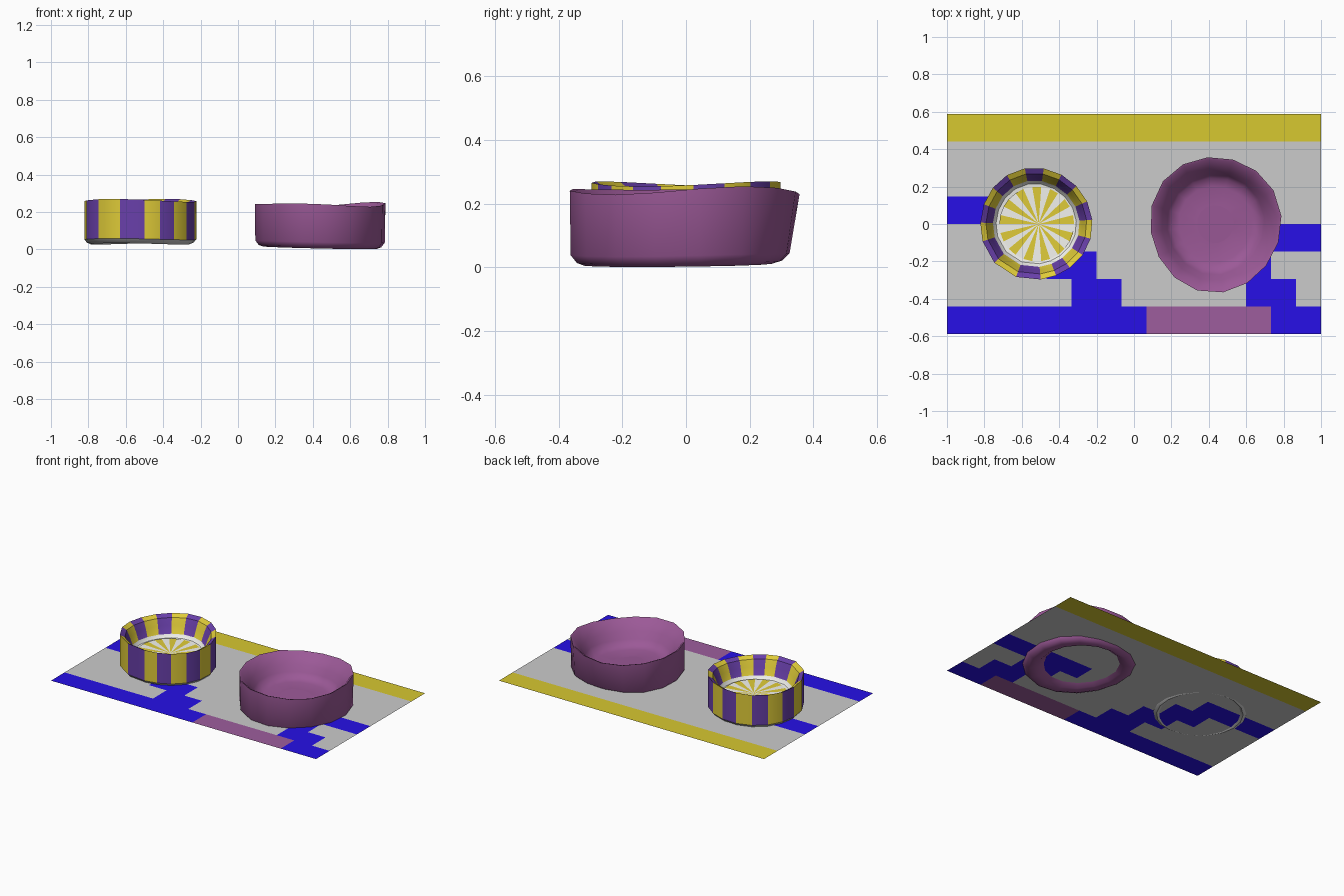
import bpy
from math import sin, cos, pi, radians

if "Cube" in bpy.data.objects:
    bpy.data.objects.remove(bpy.data.objects["Cube"])


def material(name, rgb):
    m = bpy.data.materials.new(name)
    m.diffuse_color = (*rgb, 1)
    m.use_nodes = True
    m.node_tree.nodes["Principled BSDF"].inputs["Base Color"].default_value = m.diffuse_color
    return m


GREY = material("grey", (0.8, 0.8, 0.8))
PALE = material("pale", (0.9, 0.9, 0.86))
BLUE = material("blue", (0.02, 0.005, 0.8))
YELLOW = material("mat_yellow", (0.68, 0.58, 0.03))
PLUM = material("mat_plum", (0.34, 0.11, 0.34))
GOLD = material("bowl_yellow", (0.74, 0.6, 0.04))
VIOLET = material("bowl_violet", (0.14, 0.05, 0.4))
MAUVE = material("bowl_mauve", (0.33, 0.1, 0.31))


def make(name, verts, faces, mats, idx, smooth=None):
    me = bpy.data.meshes.new(name)
    me.from_pydata(verts, [], faces)
    for m in mats:
        me.materials.append(m)
    for p, i in zip(me.polygons, idx):
        p.material_index = i
    ob = bpy.data.objects.new(name, me)
    bpy.context.collection.objects.link(ob)
    if smooth:
        bpy.ops.object.select_all(action='DESELECT')
        ob.select_set(True)
        bpy.context.view_layer.objects.active = ob
        bpy.ops.object.shade_smooth_by_angle(angle=radians(smooth))
    return ob


def lathe(name, centre, profile, angles, shape, mats, pick, smooth):
    """Revolve (r, z) points; shape(r, z, a) adds the hand-made wobble."""
    n, verts, faces, idx = len(angles), [], [], []
    for r, z in profile:
        for a in angles:
            rx, ry, zz = shape(r, z, a)
            verts.append((centre + rx * cos(a), ry * sin(a), zz))
    for k in range(len(profile) - 1):
        for i in range(n):
            j = (i + 1) % n
            faces.append((k*n + i, (k+1)*n + i, (k+1)*n + j, k*n + j)[::-1])
            idx.append(pick(k, i))
    # close the underside and, for one-piece bowls, the floor
    for k in (0, len(profile) - 1):
        f = tuple(range(k*n, k*n + n))
        faces.append(f if k == 0 else f[::-1])
        idx.append(pick(k, 0))
    return make(name, verts, faces, mats, idx, smooth)


# feeding mat: 15 x 8 grid of coloured cells, (row, first column, end column)
W, H, Z = 2 / 15, 1.175 / 8, 0.034
paint = {}
for row, a, b, c in [(0, 0, 15, 1), (0, 8, 13, 3), (7, 0, 15, 2),
                     (1, 5, 7, 1), (1, 12, 14, 1), (2, 4, 6, 1), (2, 11, 13, 1),
                     (3, 3, 5, 1), (3, 10, 15, 1), (4, 0, 4, 1)]:
    for col in range(a, b):
        paint[row * 15 + col] = c
verts = [(-1 + x * W, -0.5875 + y * H, Z) for y in range(9) for x in range(16)]
faces = [(y*16 + x, y*16 + x + 1, y*16 + x + 17, y*16 + x + 16)
         for y in range(8) for x in range(15)]
make("mat", verts, faces, [GREY, BLUE, YELLOW, PLUM],
     [paint.get(i, 0) for i in range(120)])


# large plain bowl
def plain_shape(r, z, a):
    t = z / 0.25
    k = 1 + 0.015 * sin(3 * a + 0.5)
    lean = 0.035 * max(0, sin(a)) ** 2 * (1 - t) if r > 0.29 else 0
    dz = 0.009 * sin(2 * a + 0.4) + 0.006 * sin(3 * a)
    low = max(0, 0.008 * (1 - cos(a + 0.5))) * (1 - t)
    return r * k * 0.985, r * k * 1.02 - lean, z + dz * t + low


lathe("plain_bowl", 0.435,
      [(0.1, 0.08), (0.2, 0.082), (0.245, 0.095), (0.265, 0.125), (0.295, 0.17),
       (0.345, 0.235), (0.357, 0.24), (0.354, 0.035), (0.335, 0.01), (0.31, 0.001),
       (0.265, 0.003), (0.225, 0.034), (0.2, 0.05)],
      [2 * pi * (i + 0.3) / 16 for i in range(16)],
      plain_shape, [MAUVE], lambda k, i: 0, 45)


# striped bowl: uneven hand-painted stripes, narrower at the back
def striped_shape(r, z, a):
    t = z / 0.26
    k = 1 + 0.012 * sin(3 * a + 2)
    return r * k, r * k, z + 0.008 * sin(2 * a - 0.6) * (t if z > 0.14 else 0.5)


edges = [-162, -137, -110.5, -85, -68.5, -52, -33.5] + \
        [-15 + 213 * i / 11 for i in range(11)]
bowl_profile = [(0.185, 0.125), (0.215, 0.13), (0.232, 0.15), (0.25, 0.2),
                (0.27, 0.245), (0.3, 0.262), (0.3, 0.055), (0.285, 0.038),
                (0.265, 0.03), (0.235, 0.045), (0.2, 0.07)]


def stripe(k, i):
    return 1 + (i % 2) if 2 <= k <= 5 else (3 if k < 2 else 0)


lathe("striped_bowl", -0.525, bowl_profile, [radians(e) for e in edges],
      striped_shape, [GREY, VIOLET, GOLD, PALE], stripe, 30)

# striped bowl floor: fan of alternating rays
n = 26
verts = [(-0.51, 0, 0.128)] + [(-0.52 + 0.2 * cos(2*pi*i/n), 0.2 * sin(2*pi*i/n), 0.133)
                               for i in range(n)]
make("bowl_floor", verts, [(0, 1 + i, 1 + (i + 1) % n) for i in range(n)],
     [GOLD, PALE], [i % 2 for i in range(n)])
